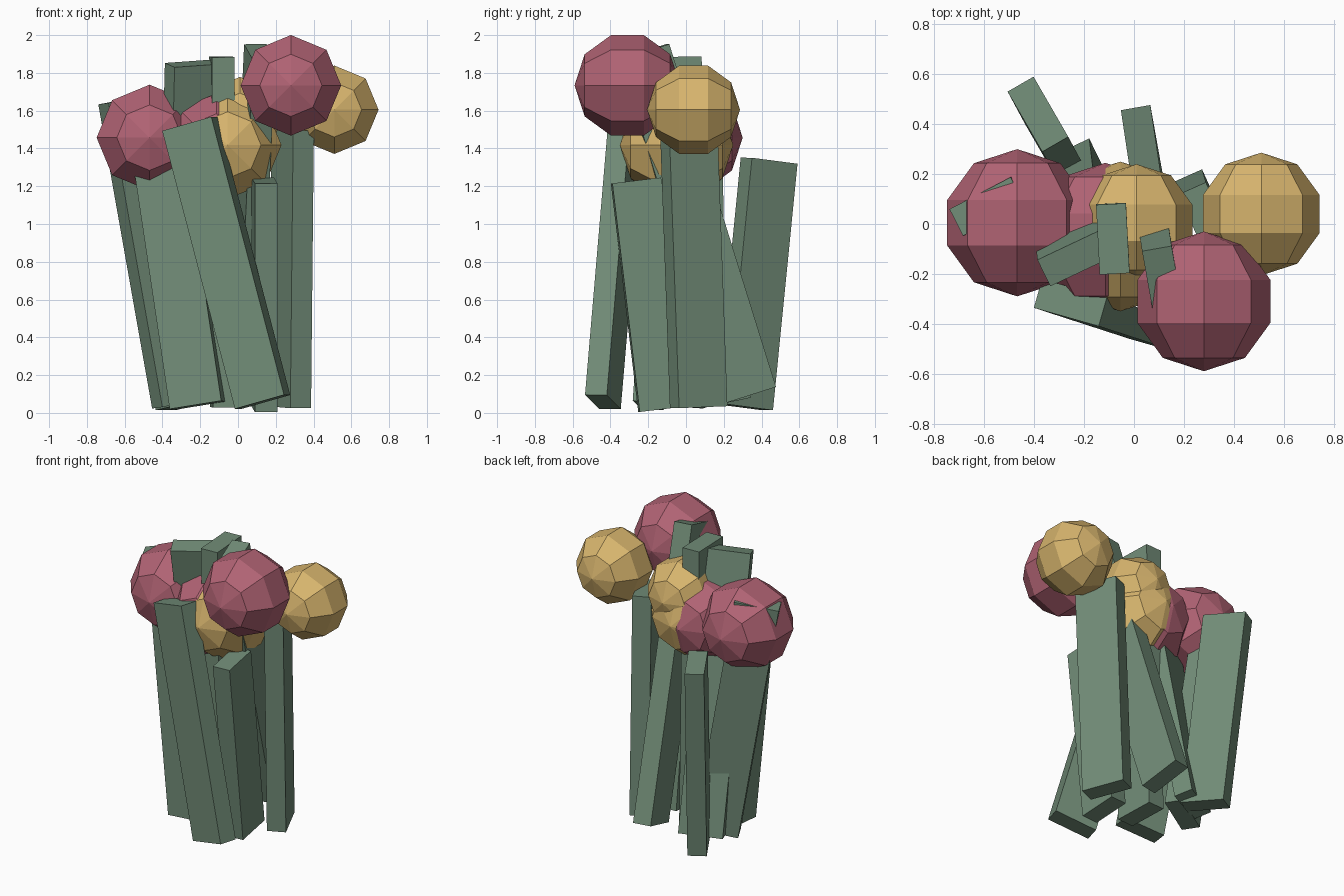
import bpy, bmesh
from math import radians, cos, sin, pi
from mathutils import Vector, Matrix

cube = bpy.data.objects.get("Cube")
if cube:
    bpy.data.objects.remove(cube, do_unlink=True)


def material(name, rgb):
    m = bpy.data.materials.new(name)
    m.use_nodes = True
    color = (*rgb, 1.0)
    m.diffuse_color = color
    m.node_tree.nodes["Principled BSDF"].inputs["Base Color"].default_value = color
    return m


GREEN = material("stem green", (0.165, 0.262, 0.185))
ROSE = material("blossom rose", (0.44, 0.125, 0.175))
GOLD = material("blossom gold", (0.68, 0.46, 0.155))


def finish(name, bm, mat):
    mesh = bpy.data.meshes.new(name)
    bm.to_mesh(mesh)
    bm.free()
    mesh.materials.append(mat)
    obj = bpy.data.objects.new(name, mesh)
    bpy.context.scene.collection.objects.link(obj)


def stem(name, bottom, top, angle, width=0.28, depth=0.12):
    """Square-cut bar between two points, its wide side turned about z."""
    a, b = Vector(bottom), Vector(top)
    z = (b - a).normalized()
    x = Vector((cos(radians(angle)), sin(radians(angle)), 0))
    x = (x - z * x.dot(z)).normalized()
    y = z.cross(x)
    frame = Matrix((x, y, z)).transposed().to_4x4()
    size = Matrix.Diagonal((width, depth, (b - a).length, 1))
    bm = bmesh.new()
    bmesh.ops.create_cube(bm, size=1, matrix=Matrix.Translation((a + b) / 2) @ frame @ size)
    finish(name, bm, GREEN)


def blossom(name, centre, radius, mat):
    """Coarse ball with its poles pointing front and back."""
    bm = bmesh.new()
    bmesh.ops.create_uvsphere(bm, u_segments=8, v_segments=5, radius=radius,
                              matrix=Matrix.Translation(centre) @ Matrix.Rotation(pi / 2, 4, 'X'))
    finish(name, bm, mat)


# Stems
stem("front_stem", (0.13, -0.44, 0.058), (-0.255, -0.315, 1.53), -16)
stem("front_left_stem", (-0.215, -0.20, 0.04), (-0.425, -0.10, 1.45), -10)
stem("outer_stem", (-0.305, 0.10, 0.05), (-0.59, 0.07, 1.66), 27)
stem("back_stem", (-0.315, 0.31, 0.03), (-0.385, 0.44, 1.335), -60)
stem("long_back_stem", (0.03, 0.335, 0.095), (0.115, -0.23, 1.91), -80)
stem("side_stem", (0.275, 0.067, 0.03), (0.29, 0.015, 1.5), -66)
stem("short_stem", (0.14, -0.12, 0.02), (0.14, -0.265, 1.23), -86, width=0.26)
stem("crossing_stem", (-0.28, 0.23, 0.06), (-0.235, -0.137, 1.85), 26)
stem("middle_stem", (-0.08, -0.03, 0.03), (-0.085, -0.06, 1.885), -87)

# Blossoms
blossom("top_rose_blossom", (0.28, -0.31, 1.734), 0.28, ROSE)
blossom("outer_rose_blossom", (-0.468, 0.005, 1.457), 0.295, ROSE)
blossom("middle_rose_blossom", (-0.115, -0.05, 1.41), 0.295, ROSE)
blossom("side_gold_blossom", (0.51, 0.04, 1.605), 0.246, GOLD)
blossom("low_gold_blossom", (-0.055, -0.05, 1.418), 0.30, GOLD)
blossom("upper_gold_blossom", (0.01, 0.005, 1.555), 0.235, GOLD)
